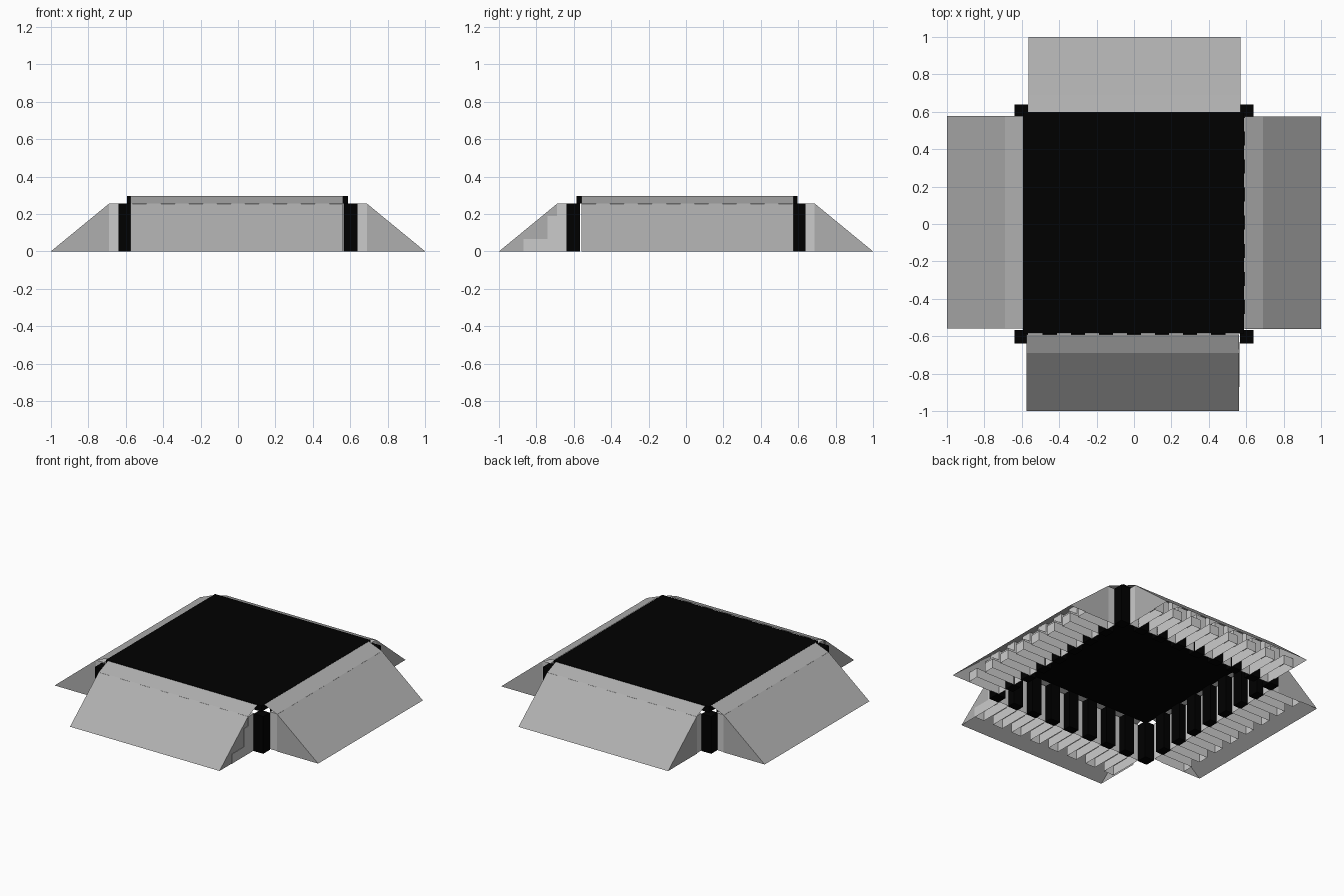
import bpy, bmesh
from math import pi
from mathutils import Matrix

if "Cube" in bpy.data.objects:
    bpy.data.objects.remove(bpy.data.objects["Cube"])


def material(name, value):
    mat = bpy.data.materials.new(name)
    mat.diffuse_color = (value, value, value, 1)
    mat.use_nodes = True
    mat.node_tree.nodes["Principled BSDF"].inputs["Base Color"].default_value = mat.diffuse_color
    return mat


black = material("black_plastic", 0.0)
grey = material("cover_grey", 0.43)


def finish(bm, name, mat=None):
    me = bpy.data.meshes.new(name)
    bm.to_mesh(me)
    bm.free()
    ob = bpy.data.objects.new(name, me)
    bpy.context.collection.objects.link(ob)
    if mat:
        me.materials.append(mat)
    return ob


def add_box(bm, x0, x1, y0, y1, z0, z1):
    m = Matrix.Translation(((x0 + x1) / 2, (y0 + y1) / 2, (z0 + z1) / 2)) \
        @ Matrix.Diagonal((x1 - x0, y1 - y0, z1 - z0, 1))
    bmesh.ops.create_cube(bm, size=1, matrix=m)


def add_prism(bm, profile, x0, x1):
    """Extrude a (y, z) profile along x."""
    face = bm.faces.new([bm.verts.new((x0, y, z)) for y, z in profile])
    geom = bmesh.ops.extrude_face_region(bm, geom=[face], use_keep_orig=True)["geom"]
    verts = [g for g in geom if isinstance(g, bmesh.types.BMVert)]
    bmesh.ops.translate(bm, verts=verts, vec=(x1 - x0, 0, 0))
    bmesh.ops.recalc_face_normals(bm, faces=bm.faces[:])


def open_bottom(bm, z):
    """Remove the downward faces lying at height z."""
    low = [f for f in bm.faces if all(abs(v.co.z - z) < 1e-4 for v in f.verts)]
    bmesh.ops.delete(bm, geom=low, context='FACES')


# Black lid
bm = bmesh.new()
add_box(bm, -0.592, 0.588, -0.585, 0.597, 0.255, 0.295)
finish(bm, "body_lid", black)

# Black corner posts
bm = bmesh.new()
for sx in (-1, 1):
    for sy in (-1, 1):
        x, y = sx * 0.602, sy * 0.602
        add_box(bm, x - 0.036, x + 0.036, y - 0.036, y + 0.036, 0, 0.255)
finish(bm, "corner_posts", black)

PIN = [(-0.63, 0), (-0.87, 0), (-0.87, 0.065), (-0.74, 0.065),
       (-0.74, 0.19), (-0.69, 0.19), (-0.69, 0.255), (-0.63, 0.255)]
COVER = [(-0.59, 0.295), (-0.688, 0.256), (-1.0, 0)]
PITCH, WIDTH, HALF = 0.15, 0.075, 0.567

# Each side is built at the front and turned into place
for side, angle, shift, pin_shift in (("front", 0, -0.007, 0), ("right", pi / 2, 0.007, 0.007),
                                      ("back", pi, -0.003, -0.003),
                                      ("left", -pi / 2, -0.009, -0.009)):
    turn = Matrix.Rotation(angle, 4, 'Z')
    start = -0.5625 + pin_shift

    # Stepped hollow metal pins, open underneath
    bm = bmesh.new()
    for i in range(8):
        x = start + i * PITCH
        add_prism(bm, PIN, x, x + WIDTH)
    open_bottom(bm, 0)
    finish(bm, side + "_pins").matrix_world = turn

    # Black bars between the pins
    bm = bmesh.new()
    for i in range(7):
        x = start + WIDTH + i * PITCH
        add_box(bm, x, x + PITCH - WIDTH, -0.638, -0.58, 0, 0.254)
    finish(bm, side + "_bars", black).matrix_world = turn

    # Thin sloping cover sheet with triangular end plates
    bm = bmesh.new()
    a, b = -HALF + shift, HALF + shift
    rows = [(bm.verts.new((a, y, z)), bm.verts.new((b, y, z))) for y, z in COVER]
    for p, q in zip(rows, rows[1:]):
        bm.faces.new((p[0], p[1], q[1], q[0])).normal_flip()
    for k, x in enumerate((a, b)):
        foot = bm.verts.new((x, -0.688, 0))
        tri = [rows[1][k], foot, rows[2][k]]
        bm.faces.new(tri if k else tri[::-1])
    bm.normal_update()
    bmesh.ops.recalc_face_normals(bm, faces=bm.faces[:])
    finish(bm, side + "_cover", grey).matrix_world = turn
